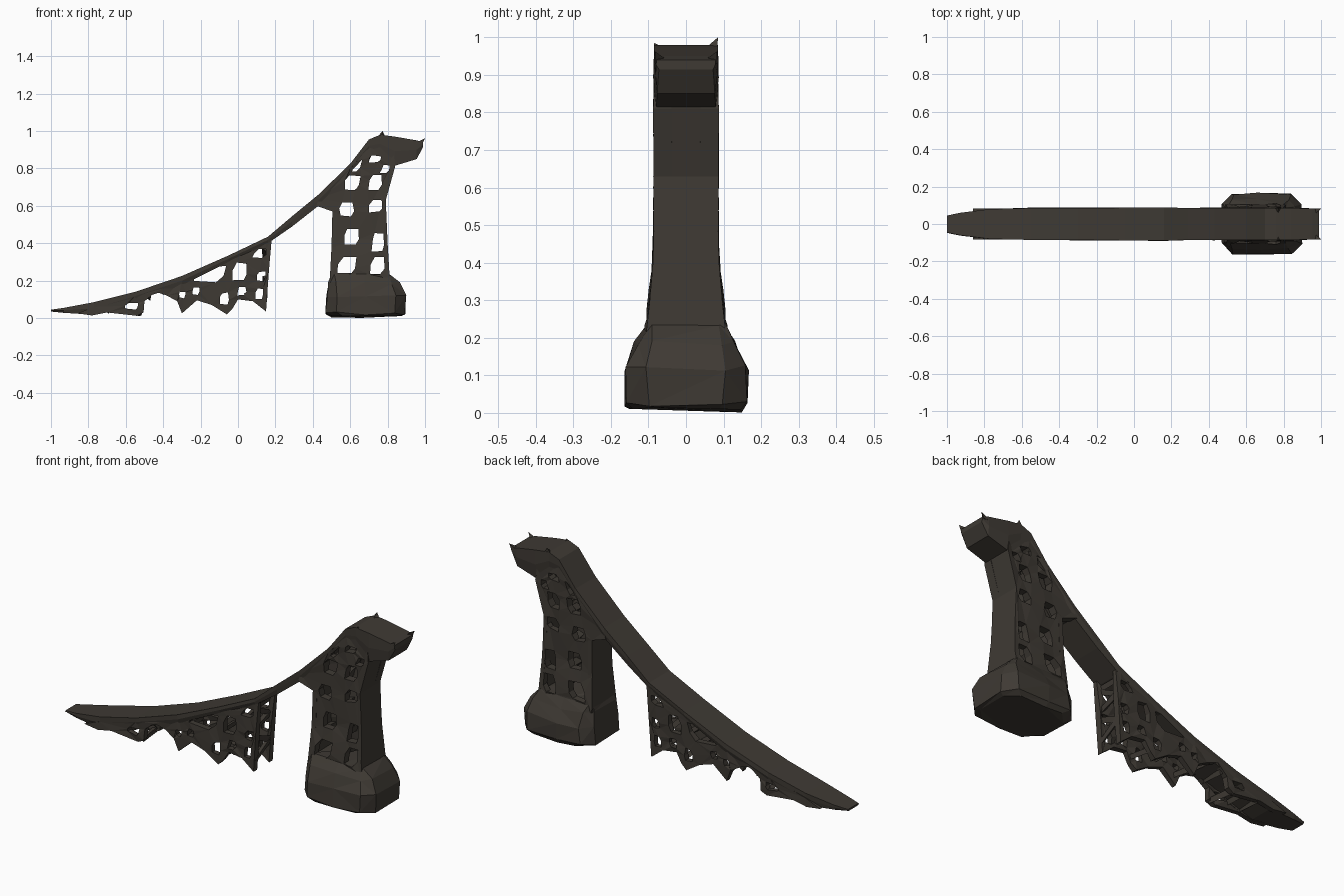
import bpy, bmesh, random
from mathutils import Vector

if "Cube" in bpy.data.objects:
    bpy.data.objects.remove(bpy.data.objects["Cube"])

random.seed(4)
stone = bpy.data.materials.new("dark brown stone")
stone.diffuse_color = (0.049, 0.042, 0.034, 1)
stone.use_nodes = True
stone.node_tree.nodes["Principled BSDF"].inputs["Base Color"].default_value = stone.diffuse_color


def finish(bm, name):
    bmesh.ops.recalc_face_normals(bm, faces=bm.faces)
    me = bpy.data.meshes.new(name)
    bm.to_mesh(me)
    bm.free()
    me.materials.append(stone)
    ob = bpy.data.objects.new(name, me)
    bpy.context.collection.objects.link(ob)
    return ob


def loft(bm, sections):
    """Bridge equal-length loops of points and cap both ends."""
    rings = [[bm.verts.new(p) for p in s] for s in sections]
    n = len(rings[0])
    for a, b in zip(rings, rings[1:]):
        for i in range(n):
            j = (i + 1) % n
            bm.faces.new((a[i], a[j], b[j], b[i]))
    bm.faces.new(rings[0])
    bm.faces.new(rings[-1])


def jit(r):
    return random.uniform(-r, r)


def rod(bm, a, b, r):
    """Rough tapered strut with three sides."""
    a, b = Vector(a), Vector(b)
    d = (b - a).normalized()
    u = d.orthogonal().normalized()
    v = d.cross(u)
    dirs = [u, -0.5 * u + 0.87 * v, -0.5 * u - 0.87 * v]
    loft(bm, [[p + q * r * random.uniform(0.7, 1.3) for q in dirs] for p in (a, b)])


def side_panels(name, outline, holes, width, thick):
    """Pair of mirrored pierced side walls; holes are (x, z, w, h, skew)."""
    loops = [outline]
    for x, z, w, h, k in holes:
        w, h = w / 2, h / 2
        base = [(-w - k, -h), (w * .6 - k, -h), (w, -h * .3), (w + k, h), (-w * .5 + k, h), (-w, h * .2)]
        loops.append([(x + p + jit(.004), z + q + jit(.004)) for p, q in base])
    bm = bmesh.new()
    edges = []
    for lp in loops:
        vs = [bm.verts.new((x, 0, z)) for x, z in lp]
        edges += [bm.edges.new((vs[i - 1], vs[i])) for i in range(len(vs))]
    bmesh.ops.triangle_fill(bm, edges=edges, use_beauty=True, normal=(0, -1, 0))
    outer = list(bm.verts)
    ext = bmesh.ops.extrude_face_region(bm, geom=bm.faces[:], use_keep_orig=True)
    inner = {g for g in ext["geom"] if isinstance(g, bmesh.types.BMVert)}
    for v in bm.verts:
        v.co.y = -width(v.co.z) + (thick + jit(.008) if v in inner else jit(.004))
    ob = finish(bm, name)
    ob.modifiers.new("mirror", 'MIRROR').use_axis = (False, True, False)
    ob.modifiers["mirror"].use_clip = False
    return ob


# Sloping deck and overhanging head: x, top, bottom, half width
deck = [(-1, .045, .035, .045), (-.93, .055, .028, .06), (-.77, .085, .018, .08),
        (-.55, .14, .095, .085), (-.3, .225, .175, .086), (-.05, .335, .30, .087),
        (.16, .435, .40, .088), (.29, .545, .49, .086), (.43, .66, .60, .086),
        (.6, .825, .78, .086), (.70, .955, .885, .085), (.76, .98, .885, .085),
        (.84, .97, .815, .085), (.955, .95, .85, .083), (.99, .94, .915, .078)]
bm = bmesh.new()
loft(bm, [[(x, -w, t), (x, w, t), (x, w + jit(.003), (t + b) / 2),
           (x, w - .006, b), (x, -w + .006, b), (x, -w + jit(.003), (t + b) / 2)]
          for x, t, b, w in deck])
finish(bm, "sloping_deck")

# Corner spikes on the head
bm = bmesh.new()
for s in (-1, 1):
    for x, z, tip, r in ((.77, .96, (.772, .085, 1.0 if s > 0 else .985), .03),
                         (.965, .93, (1.0, .082, .962), .025)):
        base = [(x - r, s * .083, z), (x + r * .8, s * .083, z), (x, s * .05, z + .01)]
        v = [bm.verts.new(p) for p in base]
        t = bm.verts.new((tip[0], s * tip[1], tip[2]))
        bm.faces.new(v)
        for i in range(3):
            bm.faces.new((v[i - 1], v[i], t))
finish(bm, "head_spikes")

# Tower side walls with window openings
side_panels("tower_sides",
            [(.49, .19), (.50, .38), (.505, .57), (.42, .60), (.43, .64), (.6, .80), (.7, .93),
             (.83, .9), (.84, .81), (.79, .63), (.80, .4), (.81, .19)],
            [(.58, .28, .09, .09, .005), (.745, .28, .07, .09, .005), (.605, .435, .08, .08, 0),
             (.75, .405, .065, .095, 0), (.58, .58, .075, .07, -.005), (.737, .60, .07, .065, 0),
             (.612, .725, .075, .075, .005), (.735, .725, .06, .08, .005),
             (.637, .815, .035, .06, .012), (.73, .85, .06, .035, .005), (.785, .795, .04, .04, .005)],
            lambda z: .084 + .025 * min(1, max(0, (.42 - z) / .2)), .04)

# Tower end walls
bm = bmesh.new()
for pts, t in (([(.812, .20, .105), (.80, .4, .088), (.79, .63, .082), (.838, .81, .07), (.84, .845, .07)], -.02),
               ([(.49, .19, .105), (.50, .38, .086), (.505, .58, .082), (.42, .605, .082)], .025)):
    loft(bm, [[(x, -w, z), (x, w, z), (x + t, w, z), (x + t, -w, z)] for x, z, w in pts])
finish(bm, "tower_end_walls")

# Rough cross pieces inside the tower
bm = bmesh.new()
for x, z in ((.67, .28), (.67, .36), (.69, .43), (.66, .52), (.65, .60), (.67, .66),
             (.675, .74), (.70, .79), (.68, .86), (.55, .36), (.56, .50), (.76, .51)):
    rod(bm, (x, -.075, z), (x + jit(.02), .075, z + jit(.02)), .024)
finish(bm, "tower_cross_pieces")

# Heavy faceted foot: z, x min, x max, half width, corner cut
bm = bmesh.new()
foot = []
for z, a, b, w, c in ((.008, .50, .87, .145, .06), (.025, .465, .895, .16, .06),
                      (.12, .475, .897, .16, .055), (.185, .485, .865, .132, .04),
                      (.235, .495, .812, .102, .015)):
    ring = [(a + c, -w), (.68, -w - .004), (b - c, -w), (b, -w + c), (b, w - c), (b - c, w),
            (.66, w + .005), (a + c, w), (a, w - c), (a, -w + c)]
    foot.append([(x + jit(.004), y + jit(.005), z + jit(.008)) for x, y in ring])
loft(bm, foot)
bmesh.ops.triangulate(bm, faces=bm.faces[:])
finish(bm, "tower_foot")

# Ragged hanging lattice under the long slope
side_panels("slope_lattice_sides",
            [(-.86, .025), (-.78, .014), (-.70, .03), (-.54, .012), (-.505, .03), (-.50, .09),
             (-.44, .14), (-.38, .12), (-.325, .09), (-.30, .025), (-.22, .095), (-.14, .07),
             (-.06, .02), (-.03, .05), (0, .1), (.08, .09), (.15, .035), (.165, .25), (.18, .42),
             (.15, .415), (-.05, .32), (-.3, .21), (-.55, .12), (-.77, .06)],
            [(-.15, .235, .15, .08, .01), (.01, .25, .075, .09, 0), (.115, .345, .06, .045, .008),
             (.125, .225, .045, .05, 0), (-.57, .065, .07, .035, 0), (-.075, .105, .05, .06, 0),
             (-.225, .145, .04, .035, 0), (.02, .145, .045, .045, 0), (-.30, .125, .03, .035, 0),
             (.115, .13, .035, .06, 0)],
            lambda z: .082, .028)

# Cross struts and end frame of the lattice
bm = bmesh.new()
for x, z in ((-.7, .045), (-.62, .05), (-.52, .03), (-.48, .12), (-.4, .15), (-.26, .17), (-.29, .08),
             (-.18, .12), (-.12, .16), (-.05, .2), (-.03, .08), (.06, .12), (.07, .2), (.07, .28)):
    rod(bm, (x, -.07, z), (x + jit(.02), .07, z + jit(.015)), .016)
for z1, z2 in ((.09, .17), (.22, .16), (.26, .31), (.37, .30), (.38, .38)):
    rod(bm, (.148, -.07, z1), (.148, .07, z2), .016)
finish(bm, "lattice_cross_struts")
